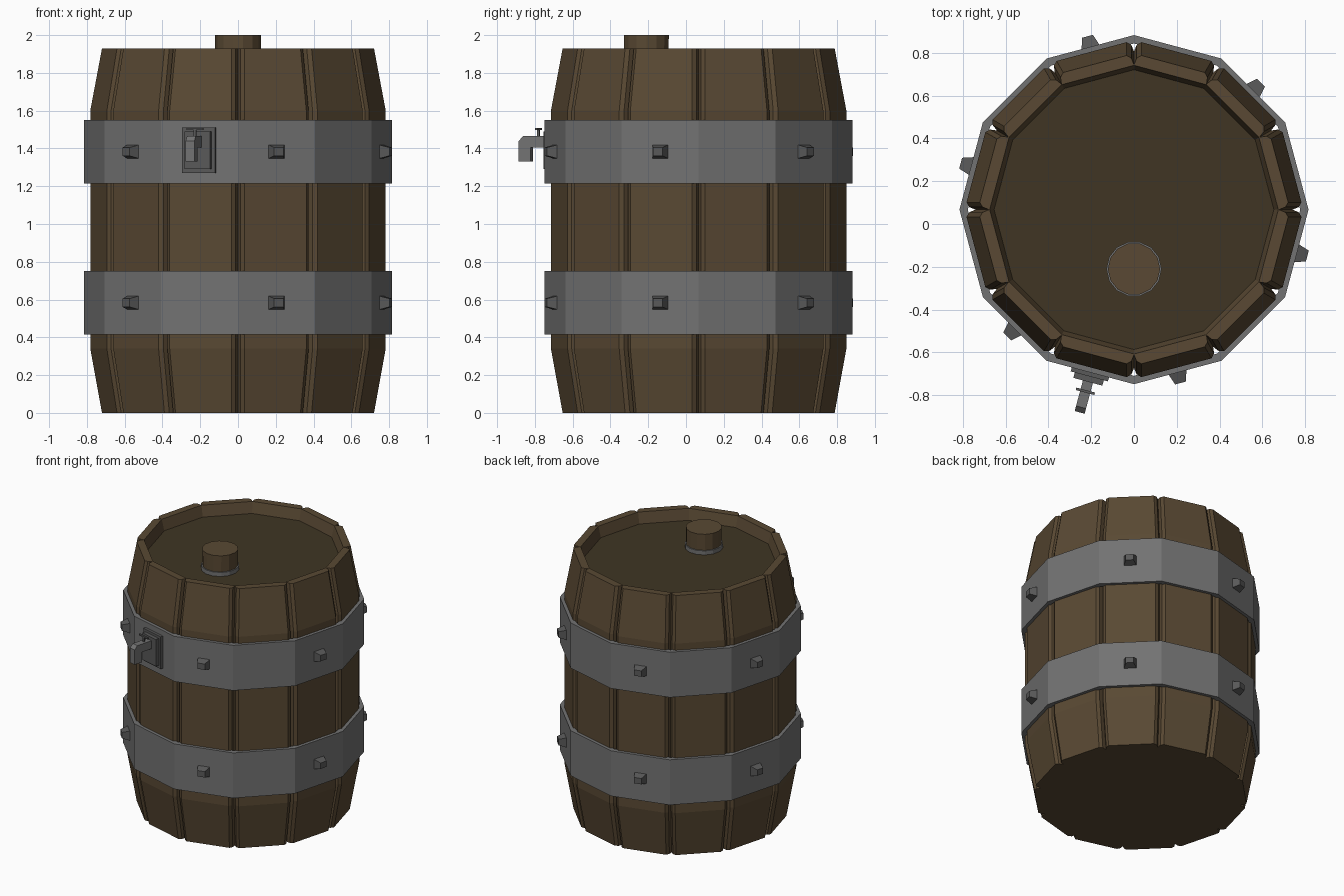
import bpy, bmesh
from math import sin, cos, radians, pi
from mathutils import Matrix, Vector

if "Cube" in bpy.data.objects:
    bpy.data.objects.remove(bpy.data.objects["Cube"])

CY = 0.067   # barrel axis in y
N = 12       # number of staves


def mat(name, rgb):
    m = bpy.data.materials.new(name)
    m.diffuse_color = (*rgb, 1)
    m.use_nodes = True
    m.node_tree.nodes["Principled BSDF"].inputs["Base Color"].default_value = m.diffuse_color
    return m


WOOD = mat("wood", (0.10, 0.066, 0.033))
DARK = mat("dark_wood", (0.05, 0.036, 0.017))
IRON = mat("iron", (0.17, 0.17, 0.17))
DARK_IRON = mat("dark_iron", (0.10, 0.10, 0.10))


def finish(bm, name, material):
    bmesh.ops.remove_doubles(bm, verts=bm.verts, dist=1e-5)
    bmesh.ops.recalc_face_normals(bm, faces=bm.faces)
    me = bpy.data.meshes.new(name)
    bm.to_mesh(me)
    bm.free()
    me.materials.append(material)
    ob = bpy.data.objects.new(name, me)
    bpy.context.collection.objects.link(ob)
    return ob


def polar(r, off, k, z):
    """Point at radius r along joint k, shifted sideways by off."""
    a = 2 * pi * k / N
    return Vector((r * cos(a) - off * sin(a), r * sin(a) + off * cos(a) + CY, z))


def lathe(name, profile, sides, material, centre=(0, CY), closed=False):
    bm = bmesh.new()
    rings = []
    for r, z in profile:
        rings.append([bm.verts.new((centre[0] + r * cos(2 * pi * i / sides),
                                    centre[1] + r * sin(2 * pi * i / sides), z))
                      for i in range(sides)])
    pairs = list(zip(rings, rings[1:]))
    if closed:
        pairs.append((rings[-1], rings[0]))
    else:
        bm.faces.new(rings[0])
        bm.faces.new(rings[-1])
    for a, b in pairs:
        for i in range(sides):
            j = (i + 1) % sides
            bm.faces.new((a[i], a[j], b[j], b[i]))
    return finish(bm, name, material)


# Staves: chamfered planks meeting in narrow grooves, with the open rim and base
bm = bmesh.new()
levels = [(0.72, 0.0), (0.782, 0.34), (0.782, 1.60), (0.72, 1.93)]
base = []
for k in range(N):
    loops = []
    for r, z in levels:
        half = [(r - 0.043, 0.0), (r - 0.013, 0.012), (r, 0.034)]
        pts = [polar(a, b, k, z) for a, b in half]
        pts += [polar(a, -b, k + 1, z) for a, b in reversed(half)]
        loops.append([bm.verts.new(p) for p in pts])
    for a, b in zip(loops, loops[1:]):
        for i in range(5):
            bm.faces.new((a[i], a[i + 1], b[i + 1], b[i]))
    inner = [bm.verts.new(polar(0.674, 0, k + d, 1.93)) for d in (1, 0)]
    low = [bm.verts.new(polar(0.652, 0, k + d, 1.845)) for d in (1, 0)]
    bm.faces.new(loops[-1] + inner)
    bm.faces.new(inner[::-1] + low)
    base += loops[0][:-1]
bm.faces.new(base)
finish(bm, "staves", WOOD)

# Sunken lid, bung and bung collar
lathe("lid", [(0.655, 1.82), (0.655, 1.85)], N, DARK)
lathe("bung", [(0.12, 1.84), (0.122, 2.0)], 14, WOOD, (0, -0.21))
lathe("bung_collar", [(0.129, 1.84), (0.129, 1.88)], 14, IRON, (0, -0.21))


def place(ob, angle, z):
    """Stand a part (local x outward, y sideways) on the barrel side."""
    ob.data.transform(Matrix.Translation((0, CY, z)) @ Matrix.Rotation(radians(angle), 4, 'Z'))


def block(name, u0, u1, w, h, material, taper=1.0, dz=0.0):
    """Box from u0 to u1 outward, tapering toward its outer end."""
    bm = bmesh.new()
    bmesh.ops.create_cube(bm, size=1)
    for v in bm.verts:
        s = taper if v.co.x > 0 else 1
        v.co = Vector((u1 if v.co.x > 0 else u0, v.co.y * w * s, v.co.z * h * s + dz))
    return finish(bm, name, material)


# Iron hoops with tapered rivets on every second face
for label, z in (("lower", 0.583), ("upper", 1.383)):
    lathe(label + "_hoop", [(0.815, z - 0.168), (0.815, z + 0.168),
                            (0.776, z + 0.168), (0.776, z - 0.168)], N, IRON, closed=True)
    for i in range(6):
        place(block(label + "_rivet", 0.78, 0.838, 0.09, 0.075, DARK_IRON, 0.58), 60 * i - 15, z)

# Tap: stepped plate, bent spout, valve stem and handle
ZT = 1.39
place(block("tap_plate", 0.78, 0.806, 0.18, 0.24, DARK_IRON), 255, ZT)
place(block("tap_plate_step", 0.80, 0.832, 0.14, 0.20, DARK_IRON), 255, ZT)
bm = bmesh.new()
profile = [(0.81, 0.015), (0.915, 0.015), (0.915, -0.06), (0.98, -0.06),
           (0.98, 0.05), (0.955, 0.075), (0.81, 0.075)]
face = bm.faces.new([bm.verts.new((u, -0.024, z)) for u, z in profile])
ext = bmesh.ops.extrude_face_region(bm, geom=[face], use_keep_orig=True)
for v in ext["geom"]:
    if isinstance(v, bmesh.types.BMVert):
        v.co.y = 0.024
place(finish(bm, "tap_spout", IRON), 255, ZT)
place(block("valve_stem", 0.872, 0.884, 0.012, 0.05, DARK_IRON, dz=0.09), 255, ZT)
place(block("valve_handle", 0.872, 0.884, 0.09, 0.01, DARK_IRON, dz=0.112), 255, ZT)
